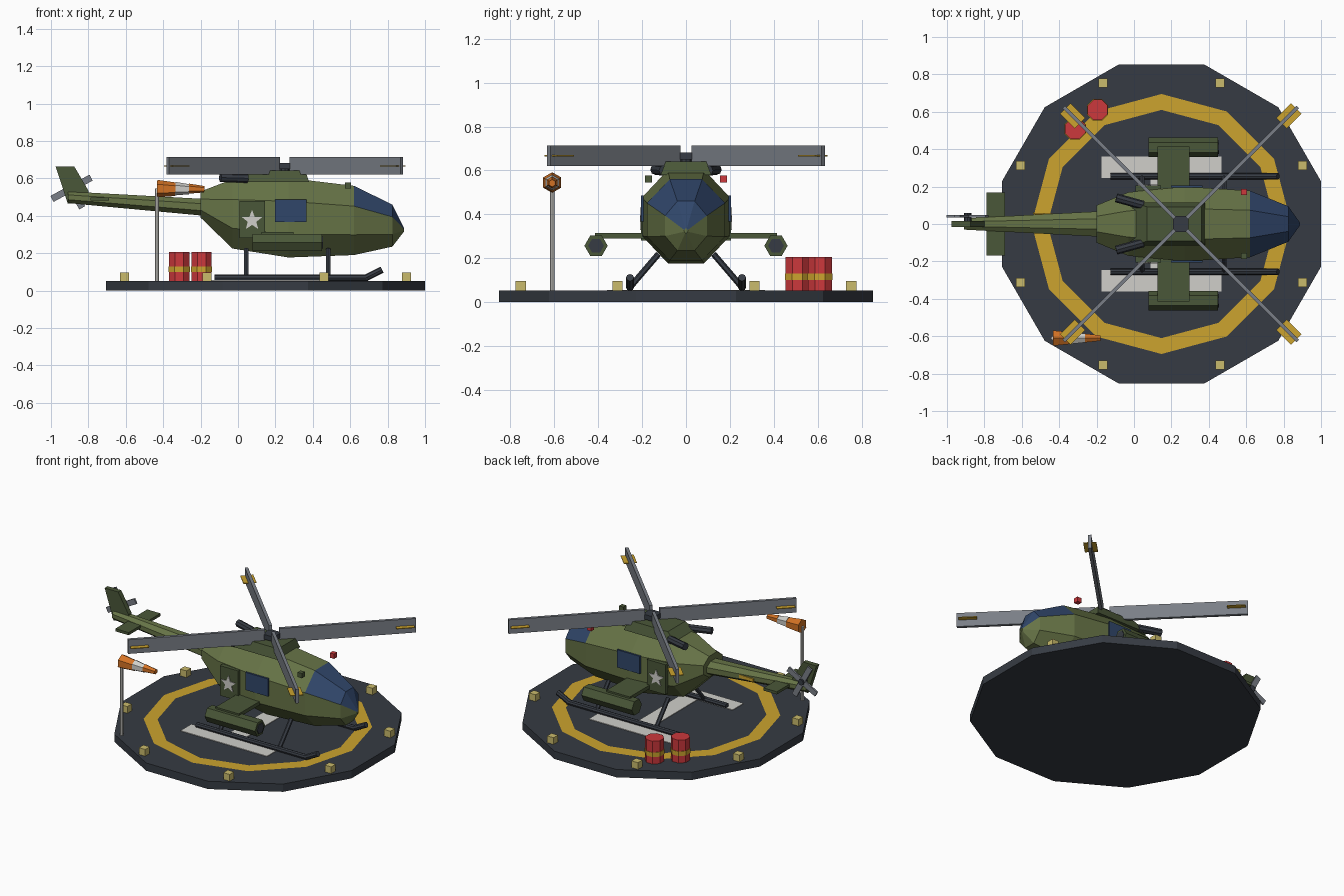
import bpy, bmesh, math
from mathutils import Vector, Matrix
from math import pi, sin, cos

if "Cube" in bpy.data.objects:
    bpy.data.objects.remove(bpy.data.objects["Cube"])


def material(name, *rgb):
    lin = [((c / 255 + 0.055) / 1.055) ** 2.4 for c in rgb] + [1]
    m = bpy.data.materials.new(name)
    m.use_nodes = True
    m.diffuse_color = lin
    m.node_tree.nodes["Principled BSDF"].inputs["Base Color"].default_value = lin
    return m


OLIVE = material("olive green", 102, 115, 70)
DARK = material("dark green", 74, 87, 56)
SLATE = material("dark slate", 54, 59, 67)
YELLOW = material("marking yellow", 204, 163, 46)
WHITE = material("off white", 208, 207, 202)
GLASS = material("blue glass", 48, 70, 106)
GREY = material("blade grey", 122, 127, 135)
RED = material("red", 204, 56, 60)
ORANGE = material("orange", 212, 115, 36)
KHAKI = material("lamp khaki", 202, 187, 108)


def finish(name, bm, *mats):
    bmesh.ops.recalc_face_normals(bm, faces=bm.faces)
    me = bpy.data.meshes.new(name)
    bm.to_mesh(me)
    bm.free()
    for m in mats:
        me.materials.append(m)
    ob = bpy.data.objects.new(name, me)
    bpy.context.collection.objects.link(ob)
    return ob


def box(name, mat, center, size, turn=0, axis='Z'):
    bm = bmesh.new()
    m = Matrix.Translation(center) @ Matrix.Rotation(turn, 4, axis) @ Matrix.Diagonal((*size, 1))
    bmesh.ops.create_cube(bm, size=1, matrix=m)
    return finish(name, bm, mat)


def tube(name, mat, p, q, r, r2=None, n=8, start=0.0):
    """Straight n-sided cylinder or cone from p to q."""
    p, q = Vector(p), Vector(q)
    d = q - p
    bm = bmesh.new()
    m = Matrix.Translation((p + q) / 2) @ d.to_track_quat('Z', 'Y').to_matrix().to_4x4()
    bmesh.ops.create_cone(bm, cap_ends=True, segments=n, radius1=r, radius2=r if r2 is None else r2,
                          depth=d.length, matrix=m @ Matrix.Rotation(start, 4, 'Z'))
    return finish(name, bm, mat)


def prism(name, mat, outline, y, thick):
    """Extrude an x-z outline along y, centred on the given y."""
    bm = bmesh.new()
    f = bm.faces.new([bm.verts.new((x, y - thick / 2, z)) for x, z in outline])
    ext = bmesh.ops.extrude_face_region(bm, geom=[f])
    bmesh.ops.translate(bm, vec=(0, thick, 0), verts=[v for v in ext["geom"] if isinstance(v, bmesh.types.BMVert)])
    return finish(name, bm, mat)


def loft(name, stations, mats, rule=None):
    """Octagonal hull along x; stations are (x, half width, bottom, top)."""
    bm = bmesh.new()
    k = 1 / cos(pi / 8)
    rings = []
    for x, w, lo, hi in stations:
        rings.append([bm.verts.new((x, w * k * cos(a), (lo + hi) / 2 + (hi - lo) / 2 * k * sin(a)))
                      for a in [pi / 8 + i * pi / 4 for i in range(8)]])
    for s, (a, b) in enumerate(zip(rings, rings[1:])):
        for i in range(8):
            j = (i + 1) % 8
            f = bm.faces.new((a[i], a[j], b[j], b[i]))
            f.material_index = rule(s, i) if rule else 0
    bm.faces.new(rings[0])
    bm.faces.new(rings[-1])
    return finish(name, bm, *mats)


# Landing pad
CX, PAD = 0.147, 0.052
tube("landing_pad", SLATE, (CX, 0, 0), (CX, 0, PAD), 0.883, n=12, start=pi / 12)

# Painted ring
bm = bmesh.new()
loops = [[bm.verts.new((CX + r * cos(i * pi / 6), r * sin(i * pi / 6), PAD + 0.003)) for i in range(12)]
         for r in (0.61, 0.695)]
for i in range(12):
    j = (i + 1) % 12
    bm.faces.new((loops[0][i], loops[1][i], loops[1][j], loops[0][j]))
finish("painted_ring", bm, YELLOW)

# Painted letter-shaped landing mark
for s in (-1, 1):
    box("mark_bar", WHITE, (CX, s * 0.303, PAD + 0.002), (0.64, 0.114, 0.004))
box("mark_crossbar", WHITE, (CX, 0, PAD + 0.002), (0.12, 0.5, 0.004))

# Edge lamps
for i in range(8):
    a = pi / 8 + i * pi / 4
    box("edge_lamp", KHAKI, (CX + 0.816 * cos(a), 0.816 * sin(a), PAD + 0.022), (0.047, 0.047, 0.046))

# Fuel drums
for x, y in ((-0.195, 0.61), (-0.315, 0.508)):
    tube("drum", RED, (x, y, PAD), (x, y, 0.205), 0.059, start=pi / 8)
    tube("drum_band", YELLOW, (x, y, 0.1), (x, y, 0.13), 0.062, start=pi / 8)

# Windsock
WX, WY, WZ = -0.433, -0.61, 0.545
tube("windsock_pole", WHITE, (WX, WY, PAD), (WX, WY, WZ), 0.011)
cuts = [(WX, 0.047), (-0.335, 0.036), (-0.262, 0.027), (-0.18, 0.017)]
for (x1, r1), (x2, r2), mat in zip(cuts, cuts[1:], (ORANGE, WHITE, ORANGE)):
    tube("windsock_section", mat, (x1, WY, WZ), (x2, WY, WZ - 0.003), r1, r2, n=6)

# Fuselage with glazed nose
loft("fuselage", [(-0.2, 0.1, 0.39, 0.53), (-0.03, 0.17, 0.225, 0.595), (0.27, 0.2, 0.177, 0.602),
                  (0.62, 0.178, 0.19, 0.56), (0.825, 0.095, 0.235, 0.46), (0.887, 0.008, 0.315, 0.335)],
     (OLIVE, GLASS), lambda s, i: int(s >= 3 and i in (0, 1, 2)))
loft("tail_boom", [(-0.91, 0.03, 0.468, 0.53), (-0.18, 0.068, 0.4, 0.49)], (OLIVE,))

# Engine deck
bm = bmesh.new()
low, high = ([bm.verts.new((x, y, z)) for x, y in ((a, -w), (b, -w), (b, w), (a, w))]
             for a, b, w, z in ((-0.01, 0.38, 0.115, 0.58), (0.07, 0.36, 0.092, 0.642)))
bm.faces.new(low)
bm.faces.new(high)
for i in range(4):
    j = (i + 1) % 4
    bm.faces.new((low[i], low[j], high[j], high[i]))
finish("engine_deck", bm, DARK)

# Tail fin, stabilizer and tail rotor
prism("tail_fin", DARK, [(-0.975, 0.663), (-0.875, 0.663), (-0.8, 0.535), (-0.8, 0.475), (-0.91, 0.465)], 0, 0.032)
box("stabilizer", DARK, (-0.74, 0, 0.49), (0.098, 0.336, 0.018))
TX, TZ = -0.89, 0.547
tube("tail_rotor_hub", SLATE, (TX, 0.01, TZ), (TX, 0.06, TZ), 0.02)
for turn in (0, pi / 2):
    box("tail_rotor_blade", GREY, (TX, 0.042, TZ), (0.238, 0.012, 0.036), turn - 0.5, 'Y')
box("boom_stripe", YELLOW, (-0.48, 0.0535, 0.465), (0.12, 0.008, 0.022), -0.052)

# Main rotor
RX, RZ = 0.25, 0.667
tube("rotor_mast", SLATE, (RX, 0, 0.63), (RX, 0, RZ), 0.026)
box("rotor_hub", SLATE, (RX, 0, RZ), (0.085, 0.085, 0.032))
for i in range(4):
    a = pi / 4 + i * pi / 2
    d = Vector((cos(a), sin(a), 0))
    hub = Vector((RX, 0, RZ))
    box("rotor_blade", GREY, hub + d * 0.465, (0.84, 0.02, 0.094), a)
    box("blade_tip_mark", YELLOW, hub + d * 0.817, (0.112, 0.08, 0.005), a)

# Parts on both sides
for s in (-1, 1):
    # Stub wing and pod
    box("stub_wing", DARK, (0.211, s * 0.29, 0.302), (0.172, 0.25, 0.024))
    tube("pod", DARK, (0.077, s * 0.41, 0.257), (0.45, s * 0.41, 0.257), 0.053, n=6, start=pi / 2)
    tube("pod_muzzle", SLATE, (0.4, s * 0.41, 0.257), (0.455, s * 0.41, 0.257), 0.036, n=6, start=pi / 2)
    # Door, star and window
    box("door", DARK, (0.077, s * 0.19, 0.38), (0.136, 0.03, 0.2))
    star = [(0.075 + r * sin(i * pi / 5), 0.375 + r * cos(i * pi / 5))
            for i, r in enumerate((0.057, 0.024) * 5)]
    prism("star", WHITE, star, s * 0.207, 0.006)
    box("cabin_window", GLASS, (0.282, s * 0.2, 0.427), (0.168, 0.012, 0.118))
    # Exhaust
    tube("exhaust", SLATE, (0.05, s * 0.1, 0.6), (-0.095, s * 0.14, 0.604), 0.024)
    # Landing gear
    y = s * 0.255
    tube("skid", SLATE, (-0.125, y, 0.068), (0.695, y, 0.068), 0.017)
    tube("skid_toe", SLATE, (0.68, y, 0.066), (0.77, y, 0.112), 0.018)
    for x in (0.043, 0.482):
        tube("skid_leg", SLATE, (x, s * 0.125, 0.22), (x, y, 0.068), 0.014, n=6)
    # Side lamp
    box("side_lamp", RED if s > 0 else DARK, (0.587, s * 0.17, 0.562), (0.032, 0.032, 0.032))
